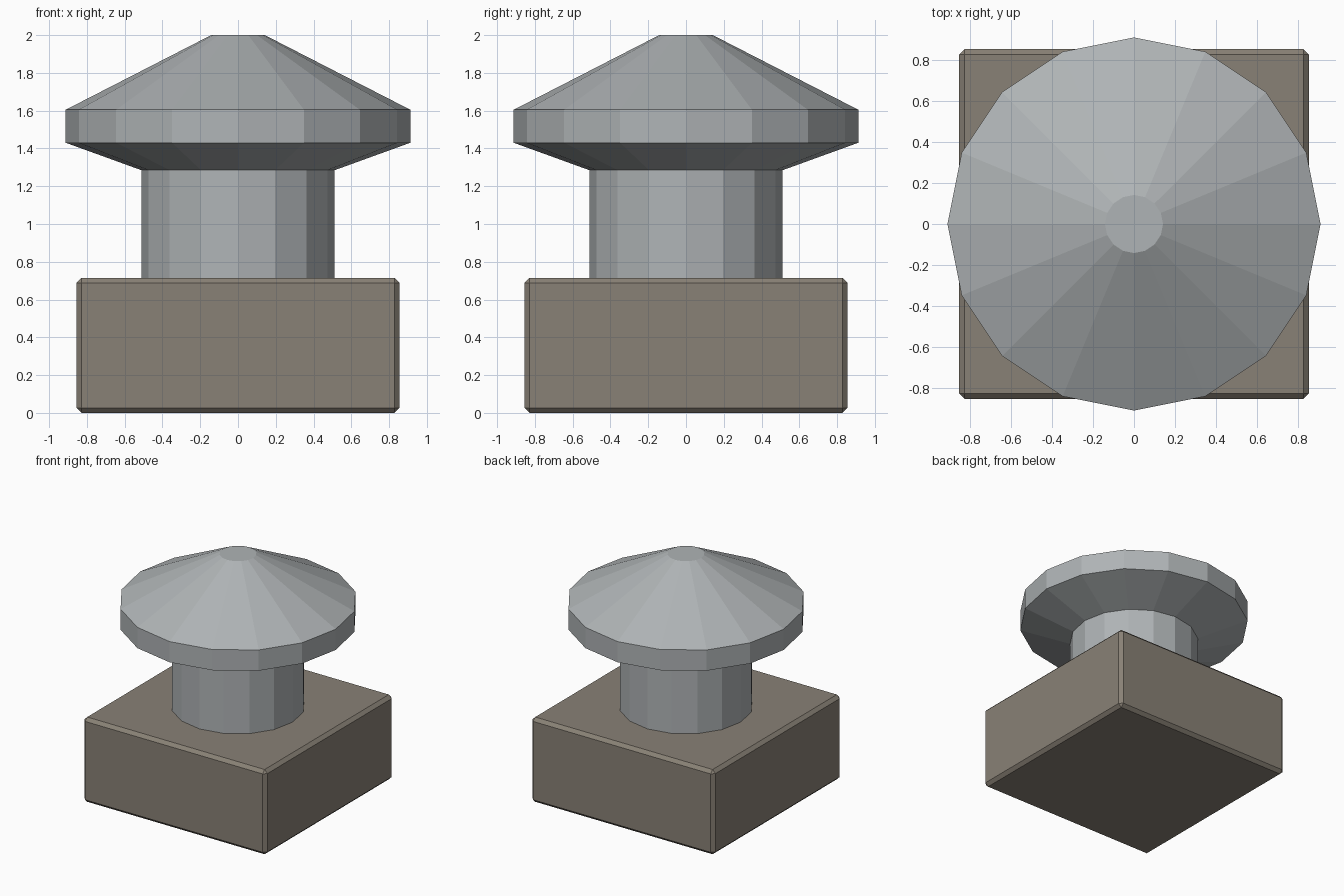
import bpy
import bmesh
from math import cos, sin, tau

default_cube = bpy.data.objects.get("Cube")
if default_cube:
    bpy.data.objects.remove(default_cube, do_unlink=True)

SIDES = 16


def make_material(name, rgb):
    mat = bpy.data.materials.new(name)
    mat.use_nodes = True
    color = (*rgb, 1.0)
    mat.diffuse_color = color
    mat.node_tree.nodes["Principled BSDF"].inputs["Base Color"].default_value = color
    return mat


def add_object(name, bm, mat):
    bmesh.ops.recalc_face_normals(bm, faces=bm.faces)
    mesh = bpy.data.meshes.new(name)
    bm.to_mesh(mesh)
    bm.free()
    mesh.materials.append(mat)
    obj = bpy.data.objects.new(name, mesh)
    bpy.context.collection.objects.link(obj)
    return obj


def lathe(name, profile, mat):
    """Faceted solid of revolution from (radius, height) pairs, capped at both ends."""
    bm = bmesh.new()
    rings = [[bm.verts.new((r * cos(tau * i / SIDES), r * sin(tau * i / SIDES), z))
              for i in range(SIDES)] for r, z in profile]
    for low, high in zip(rings, rings[1:]):
        for i in range(SIDES):
            j = (i + 1) % SIDES
            bm.faces.new((low[i], low[j], high[j], high[i]))
    bm.faces.new(rings[0][::-1])
    bm.faces.new(rings[-1])
    return add_object(name, bm, mat)


stone = make_material("brown stone", (0.25, 0.22, 0.18))
metal = make_material("grey metal", (0.43, 0.455, 0.465))

# Square plinth with chamfered edges
bm = bmesh.new()
bmesh.ops.create_cube(bm, size=1.0)
for v in bm.verts:
    v.co = (v.co.x * 1.71, v.co.y * 1.71, (v.co.z + 0.5) * 0.715)
plinth = add_object("plinth", bm, stone)
chamfer = plinth.modifiers.new("chamfer", 'BEVEL')
chamfer.width = 0.027
chamfer.segments = 1

# Neck standing on the plinth
lathe("neck", [(0.512, 0.70), (0.512, 1.29)], metal)

# Mushroom cap: sloped underside, upright rim, cone and flat tip
lathe("cap", [(0.512, 1.285), (0.912, 1.43), (0.912, 1.605), (0.142, 2.0)], metal)
